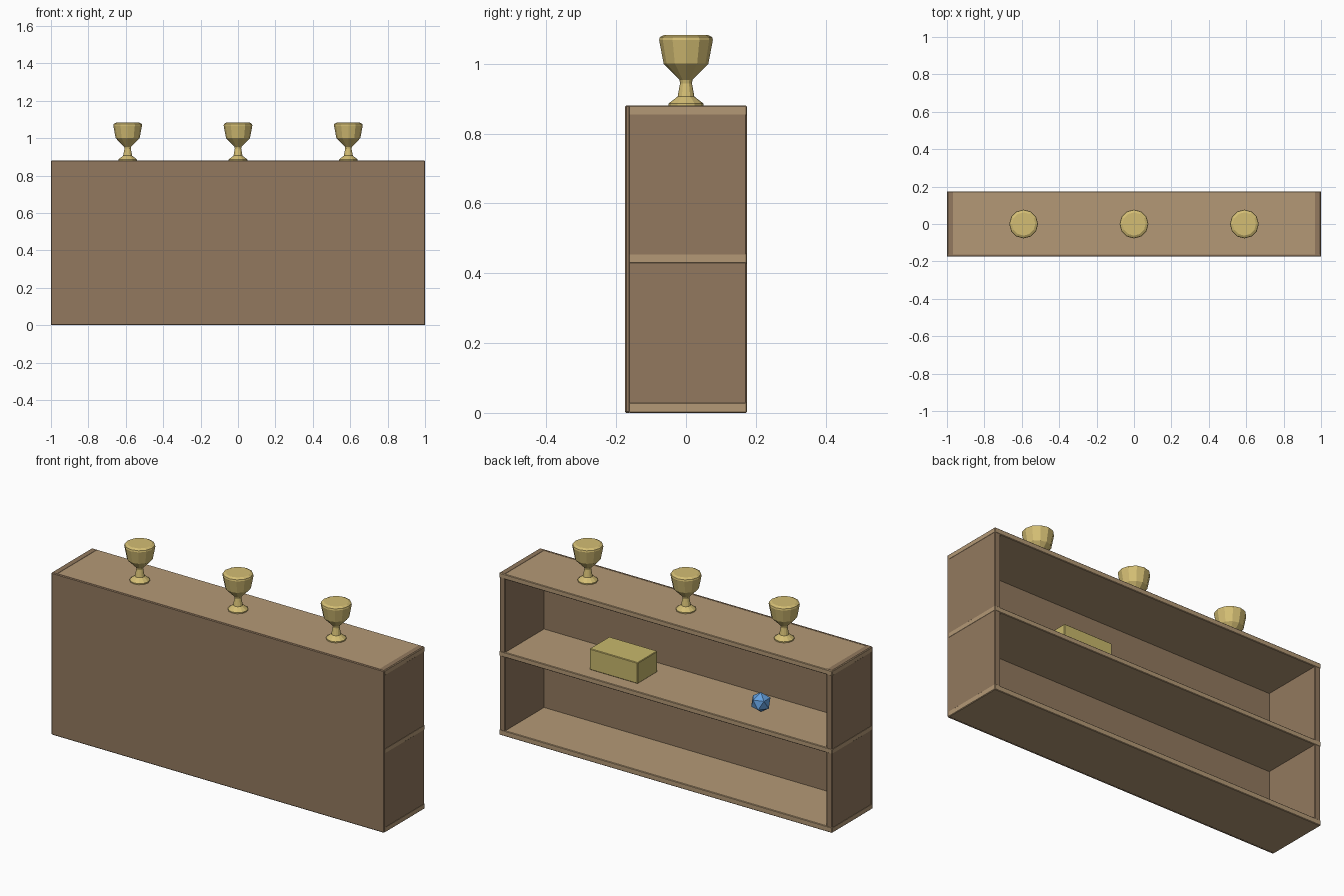
import bpy, bmesh, math
from mathutils import Matrix

if "Cube" in bpy.data.objects:
    bpy.data.objects.remove(bpy.data.objects["Cube"])


def srgb(r, g, b):
    lin = [c / 255 / 12.92 if c < 11 else ((c / 255 + 0.055) / 1.055) ** 2.4 for c in (r, g, b)]
    return (*lin, 1.0)


def material(name, rgb):
    m = bpy.data.materials.new(name)
    m.diffuse_color = srgb(*rgb)
    m.use_nodes = True
    m.node_tree.nodes["Principled BSDF"].inputs["Base Color"].default_value = m.diffuse_color
    return m


DARK_WOOD = material("dark wood", (146, 121, 94))
LIGHT_WOOD = material("light wood", (180, 153, 118))
GOLD = material("gold", (212, 190, 116))
OLIVE = material("olive yellow", (200, 184, 108))
BLUE = material("blue", (100, 160, 222))


def finish(bm, name, mat):
    bmesh.ops.recalc_face_normals(bm, faces=bm.faces)
    mesh = bpy.data.meshes.new(name)
    bm.to_mesh(mesh)
    bm.free()
    mesh.materials.append(mat)
    obj = bpy.data.objects.new(name, mesh)
    bpy.context.collection.objects.link(obj)
    return obj


def box(name, mat, x, y, z, bevel=0.004):
    """Bevelled box from (min, max) pairs."""
    bm = bmesh.new()
    bmesh.ops.create_cube(bm, size=1)
    for v in bm.verts:
        v.co = [(r[0] + r[1]) / 2 + c * (r[1] - r[0]) for r, c in zip((x, y, z), v.co)]
    obj = finish(bm, name, mat)
    mod = obj.modifiers.new("bevel", 'BEVEL')
    mod.width = bevel
    mod.segments = 1
    return obj


def lathe(name, mat, profile, loc, sides=12):
    """Faceted solid of revolution with closed ends."""
    bm = bmesh.new()
    rings = []
    for r, z in profile:
        rings.append([bm.verts.new((loc[0] + r * math.cos(a), loc[1] + r * math.sin(a), loc[2] + z))
                      for a in (2 * math.pi * i / sides for i in range(sides))])
    for low, high in zip(rings, rings[1:]):
        for i in range(sides):
            j = (i + 1) % sides
            bm.faces.new((low[i], low[j], high[j], high[i]))
    bm.faces.new(rings[0])
    bm.faces.new(rings[-1])
    return finish(bm, name, mat)


# Closed front panel and the two upright sides
box("front_panel", DARK_WOOD, (-1, 1), (-0.175, -0.159), (0, 0.881))
for side, x in (("left", (-0.999, -0.964)), ("right", (0.964, 0.999))):
    box(side + "_side", DARK_WOOD, x, (-0.17, 0.174), (0.001, 0.881))

# Boards whose ends show through the sides
for name, z in (("bottom_board", (0, 0.03)), ("middle_shelf", (0.428, 0.456)), ("top_board", (0.852, 0.88))):
    box(name, LIGHT_WOOD, (-1, 1), (-0.165, 0.175), z, 0.003)

# Goblets on the top board
goblet = [(0.05, 0), (0.05, 0.006), (0.024, 0.026), (0.017, 0.064), (0.019, 0.074),
          (0.064, 0.12), (0.077, 0.188), (0.075, 0.196), (0.062, 0.203)]
for label, x in (("left", -0.59), ("middle", 0), ("right", 0.59)):
    lathe(label + "_goblet", GOLD, goblet, (x, 0, 0.88))

# Items on the middle shelf
box("storage_box", OLIVE, (0.22, 0.51), (-0.07, 0.10), (0.456, 0.57), 0.003)
bm = bmesh.new()
bmesh.ops.create_icosphere(bm, subdivisions=1, radius=0.053,
                           matrix=Matrix.Translation((-0.46, 0.015, 0.507)))
finish(bm, "blue_gem", BLUE)
